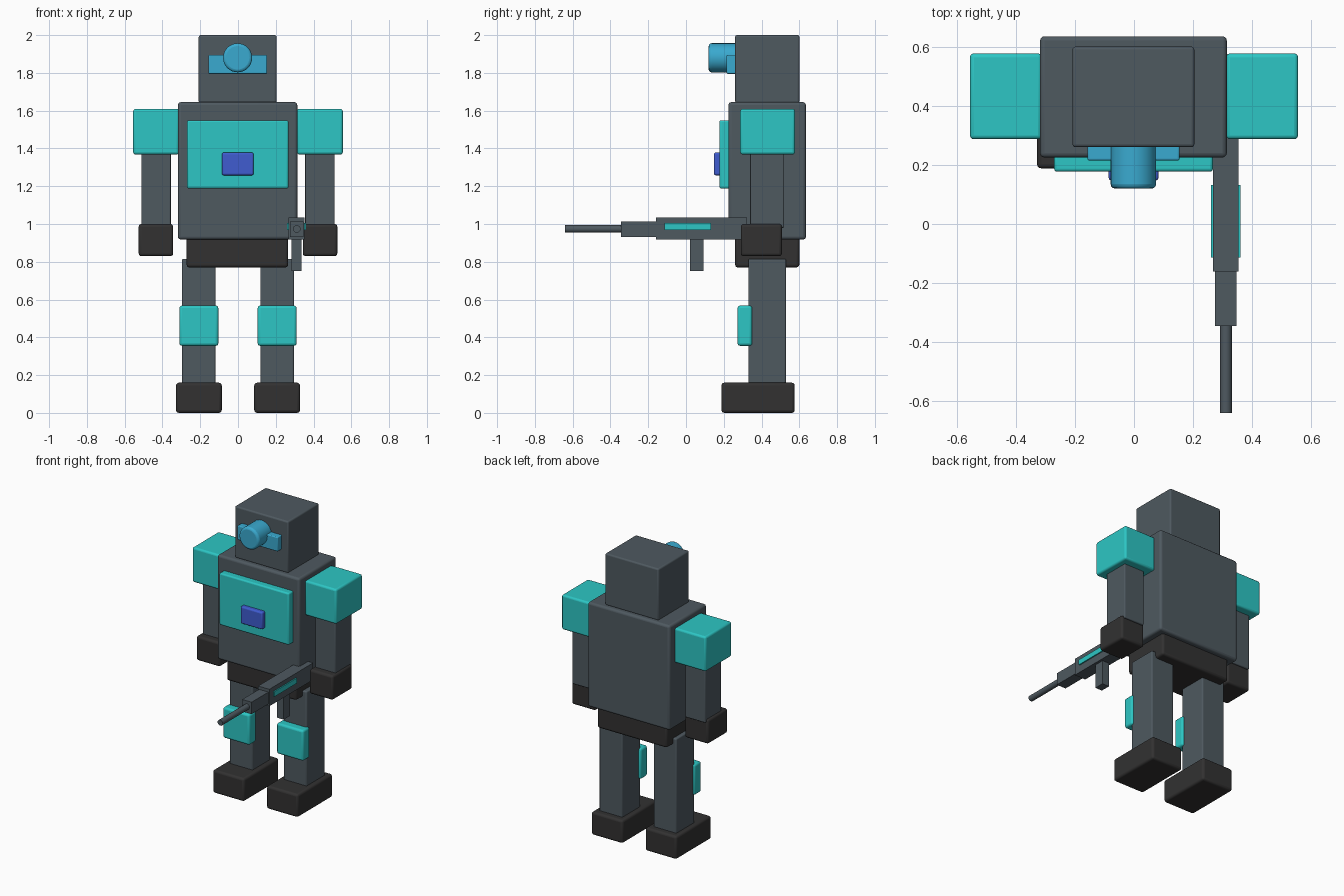
import bpy, math
from mathutils import Matrix

if "Cube" in bpy.data.objects:
    bpy.data.objects.remove(bpy.data.objects["Cube"])


def material(name, rgb):
    m = bpy.data.materials.new(name)
    m.diffuse_color = (*rgb, 1.0)
    m.use_nodes = True
    m.node_tree.nodes["Principled BSDF"].inputs["Base Color"].default_value = m.diffuse_color
    return m


GREY = material("slate grey", (0.077, 0.100, 0.117))
BLACK = material("soft black", (0.032, 0.031, 0.031))
TEAL = material("teal", (0.026, 0.565, 0.555))
SKY = material("sky blue", (0.042, 0.402, 0.630))
BLUE = material("royal blue", (0.050, 0.107, 0.630))


def finish(ob, name, mat, bevel):
    ob.name = name
    ob.data.materials.append(mat)
    if bevel:
        mod = ob.modifiers.new("soft edges", 'BEVEL')
        mod.width = bevel
        mod.segments = 3
        mod.limit_method = 'ANGLE'
    bpy.ops.object.shade_smooth_by_angle(angle=math.radians(35))
    return ob


def box(name, mat, x, y, z, bevel=0.0):
    """Box given by its (low, high) limits on each axis."""
    mid = [(a + b) / 2 for a, b in (x, y, z)]
    size = [b - a for a, b in (x, y, z)]
    bpy.ops.mesh.primitive_cube_add(size=1, location=mid)
    ob = bpy.context.object
    ob.data.transform(Matrix.Diagonal((*size, 1)))
    return finish(ob, name, mat, bevel)


def pair(name, mat, x, y, z, bevel=0.0):
    """The same box on both sides of the body."""
    box("right_" + name, mat, (-x[1], -x[0]), y, z, bevel)
    box("left_" + name, mat, x, y, z, bevel)


def rod(name, mat, x, z, radius, y, sides, bevel=0.0):
    """Cylinder running along y."""
    bpy.ops.mesh.primitive_cylinder_add(
        vertices=sides, radius=radius, depth=y[1] - y[0],
        location=(x, (y[0] + y[1]) / 2, z), rotation=(math.pi / 2, 0, 0))
    return finish(bpy.context.object, name, mat, bevel)


# Head and eye
box("head", GREY, (-0.208, 0.204), (0.26, 0.60), (1.64, 2.0), 0.01)
box("visor", SKY, (-0.157, 0.154), (0.215, 0.28), (1.795, 1.895), 0.006)
rod("eye_lens", SKY, -0.002, 1.88, 0.077, (0.12, 0.28), 32, 0.015)

# Body
box("torso", GREY, (-0.318, 0.314), (0.225, 0.635), (0.918, 1.645), 0.015)
box("pelvis", BLACK, (-0.272, 0.266), (0.26, 0.60), (0.77, 0.95), 0.015)
box("chest_plate", TEAL, (-0.27, 0.267), (0.177, 0.24), (1.188, 1.549), 0.01)
box("chest_badge", BLUE, (-0.086, 0.083), (0.147, 0.19), (1.258, 1.378), 0.01)

# Arms
pair("shoulder", TEAL, (0.312, 0.555), (0.287, 0.577), (1.368, 1.61), 0.013)
pair("arm", GREY, (0.356, 0.512), (0.34, 0.52), (0.98, 1.40), 0.006)
pair("hand", BLACK, (0.343, 0.526), (0.29, 0.508), (0.83, 1.0), 0.015)

# Legs
pair("leg", GREY, (0.119, 0.297), (0.33, 0.53), (0.12, 0.815), 0.008)
pair("knee_pad", TEAL, (0.104, 0.31), (0.273, 0.35), (0.355, 0.568), 0.014)
pair("foot", BLACK, (0.086, 0.328), (0.188, 0.575), (0.0, 0.16), 0.015)

# Rifle
box("rifle_body", GREY, (0.267, 0.353), (-0.16, 0.323), (0.917, 1.035))
box("rifle_guard", GREY, (0.274, 0.346), (-0.345, -0.155), (0.931, 1.014))
rod("rifle_barrel", GREY, 0.311, 0.974, 0.02, (-0.64, -0.34), 16)
box("rifle_grip", GREY, (0.283, 0.336), (0.022, 0.092), (0.75, 0.93))
for side, x in (("inner", (0.26, 0.269)), ("outer", (0.352, 0.361))):
    box("rifle_light_" + side, TEAL, x, (-0.113, 0.132), (0.968, 1.004))
